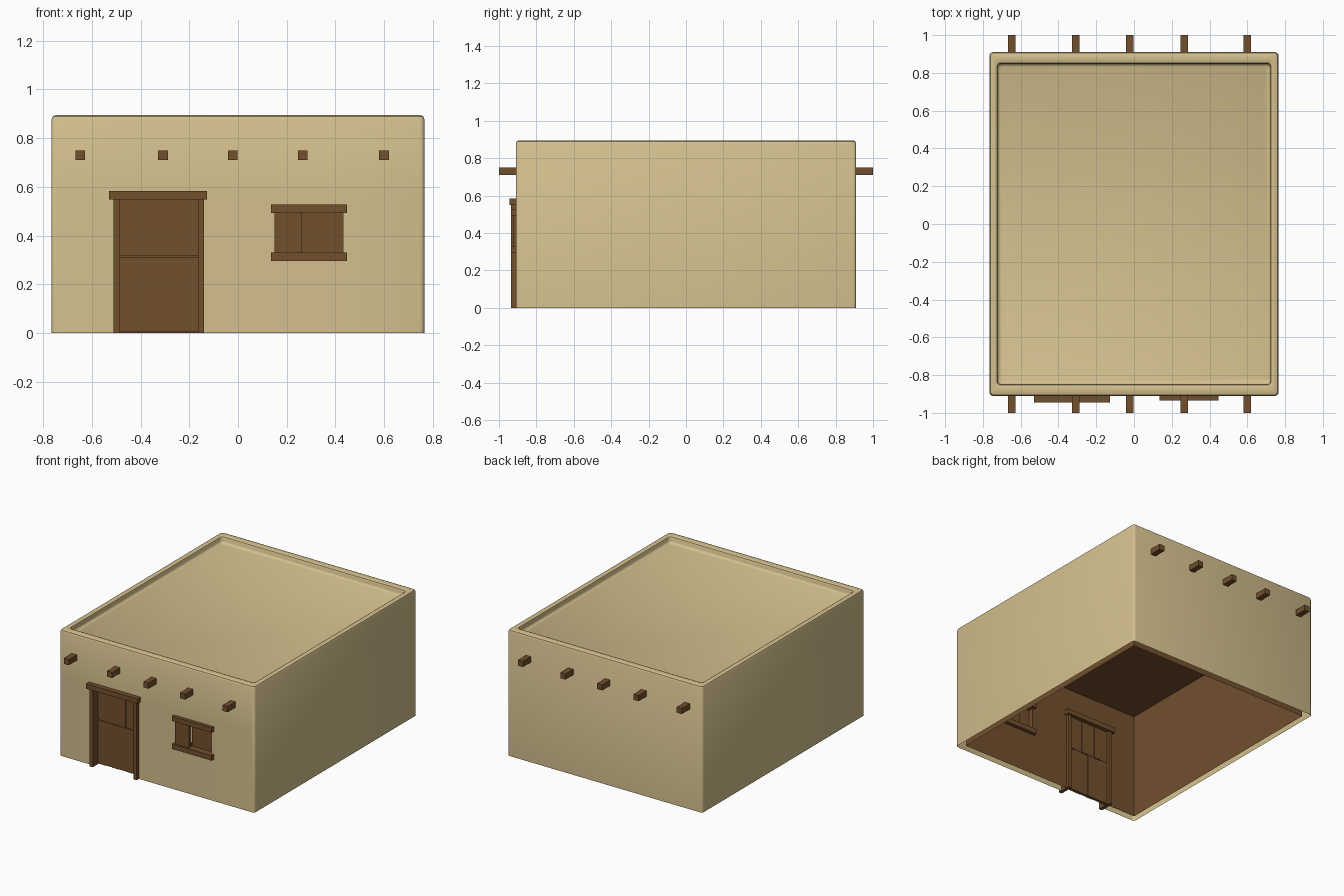
import bpy, bmesh, math
from mathutils import Vector

if "Cube" in bpy.data.objects:
    bpy.data.objects.remove(bpy.data.objects["Cube"])


def material(name, rgb):
    m = bpy.data.materials.new(name)
    m.diffuse_color = (*rgb, 1)
    m.use_nodes = True
    m.node_tree.nodes["Principled BSDF"].inputs["Base Color"].default_value = m.diffuse_color
    return m


CLAY = material("clay", (0.66, 0.53, 0.27))
WOOD = material("wood", (0.17, 0.08, 0.027))

# (x0, x1, z0, z1) openings in the front wall
HOLES = [(-0.487, -0.163, 0.0, 0.552), (0.15, 0.43, 0.33, 0.495)]


def finish(bm, name, mat):
    mesh = bpy.data.meshes.new(name)
    bm.to_mesh(mesh)
    bm.free()
    ob = bpy.data.objects.new(name, mesh)
    bpy.context.collection.objects.link(ob)
    mesh.materials.append(mat)
    return ob


def box(name, x0, x1, y0, y1, z0, z1, mat=WOOD):
    bm = bmesh.new()
    bmesh.ops.create_cube(bm, size=1)
    for v in bm.verts:
        v.co = ((x0 + x1) / 2 + v.co.x * (x1 - x0),
                (y0 + y1) / 2 + v.co.y * (y1 - y0),
                (z0 + z1) / 2 + v.co.z * (z1 - z0))
    return finish(bm, name, mat)


def ring(hx, hy, r, z, seg=3):
    """Rounded rectangle, or a plain one when r is 0."""
    pts = []
    for k, (sx, sy) in enumerate([(1, 1), (-1, 1), (-1, -1), (1, -1)]):
        for i in range(seg + 1 if r else 1):
            a = math.pi / 2 * (k + (i / seg if r else 0))
            pts.append((sx * (hx - r) + r * math.cos(a),
                        sy * (hy - r) + r * math.sin(a), z))
    return pts


def shell(name, rings, mat):
    """Loft the rings, cap the last one and open the front wall."""
    bm = bmesh.new()
    loops = [[bm.verts.new(p) for p in r] for r in rings]
    for a, b in zip(loops, loops[1:]):
        for i in range(len(a)):
            j = (i + 1) % len(a)
            bm.faces.new((a[i], a[j], b[j], b[i]))
    bm.faces.new(loops[-1])
    bm.normal_update()

    def front():
        return [f for f in bm.faces if abs(f.normal.y) > 0.999
                and f.calc_center_median().y < 0 and f.calc_area() > 0.001
                and min(v.co.z for v in f.verts) < 0.7]
    for x0, x1, z0, z1 in HOLES:
        for co, no in [((x0, 0, 0), (1, 0, 0)), ((x1, 0, 0), (1, 0, 0)),
                       ((0, 0, z0), (0, 0, 1)), ((0, 0, z1), (0, 0, 1))]:
            fs = front()
            geom = fs + list({e for f in fs for e in f.edges}) \
                + list({v for f in fs for v in f.verts})
            bmesh.ops.bisect_plane(bm, geom=geom, plane_co=Vector(co),
                                   plane_no=Vector(no), dist=1e-5)
            bm.normal_update()
    dead = []
    for f in front():
        c = f.calc_center_bounds()
        if any(h[0] < c.x < h[1] and h[2] < c.z < h[3] for h in HOLES):
            dead.append(f)
    bmesh.ops.delete(bm, geom=dead, context='FACES')
    return finish(bm, name, mat)


# Clay walls, rounded parapet and sunken roof: (inset x, inset y, height)
profile = [(0, 0, 0), (0, 0, 0.877), (0.005, 0.005, 0.89), (0.017, 0.017, 0.895),
           (0.03, 0.045, 0.895), (0.04, 0.057, 0.89), (0.043, 0.062, 0.88),
           (0.043, 0.062, 0.863), (0.047, 0.067, 0.855), (0.055, 0.077, 0.85)]
walls = shell("clay_walls", [ring(0.765 - ix, 0.91 - iy, 0.018, z)
                             for ix, iy, z in profile], CLAY)
bpy.context.view_layer.objects.active = walls
walls.select_set(True)
bpy.ops.object.shade_smooth_by_angle(angle=math.radians(35))

# Wooden lining of the room, with its ceiling
lining = shell("room_lining", [ring(0.722, 0.86, 0, z) for z in (0, 0.755)], WOOD)
bm = bmesh.new()
bm.from_mesh(lining.data)
bmesh.ops.reverse_faces(bm, faces=bm.faces[:])
bm.to_mesh(lining.data)
bm.free()

# Roof beam ends, front and back
for i, x in enumerate((-0.647, -0.308, -0.022, 0.266, 0.599)):
    for side, y0, y1 in (("front", -1, -0.87), ("back", 0.87, 1)):
        box(f"{side}_beam_{i}", x - 0.02, x + 0.02, y0, y1, 0.71, 0.75)

# Door frame
box("door_post_left", -0.51, -0.485, -0.935, -0.835, 0, 0.55)
box("door_post_right", -0.165, -0.14, -0.935, -0.835, 0, 0.55)
box("door_lintel", -0.53, -0.127, -0.945, -0.825, 0.549, 0.584)

# Door planks in two tiers, slightly uneven in depth
edges = [-0.485, -0.43, -0.375, -0.32, -0.268, -0.215, -0.165]
for i, (a, b) in enumerate(zip(edges, edges[1:])):
    for tier, (z0, z1) in enumerate([(0.005, 0.312), (0.316, 0.549)]):
        d = 0.003 * ((i + tier) % 2)
        box(f"door_plank_{i}_{tier}", a, b, -0.877 + d, -0.853 - d, z0, z1)

# Window lintel, sill, hidden jambs and two shutters
box("window_lintel", 0.136, 0.448, -0.935, -0.835, 0.494, 0.528)
box("window_sill", 0.136, 0.448, -0.935, -0.835, 0.296, 0.331)
box("window_jamb_left", 0.138, 0.15, -0.909, -0.861, 0.33, 0.495)
box("window_jamb_right", 0.43, 0.442, -0.909, -0.861, 0.33, 0.495)
box("shutter_left", 0.15, 0.262, -0.922, -0.895, 0.33, 0.495)
box("shutter_right", 0.258, 0.43, -0.885, -0.858, 0.33, 0.495)
